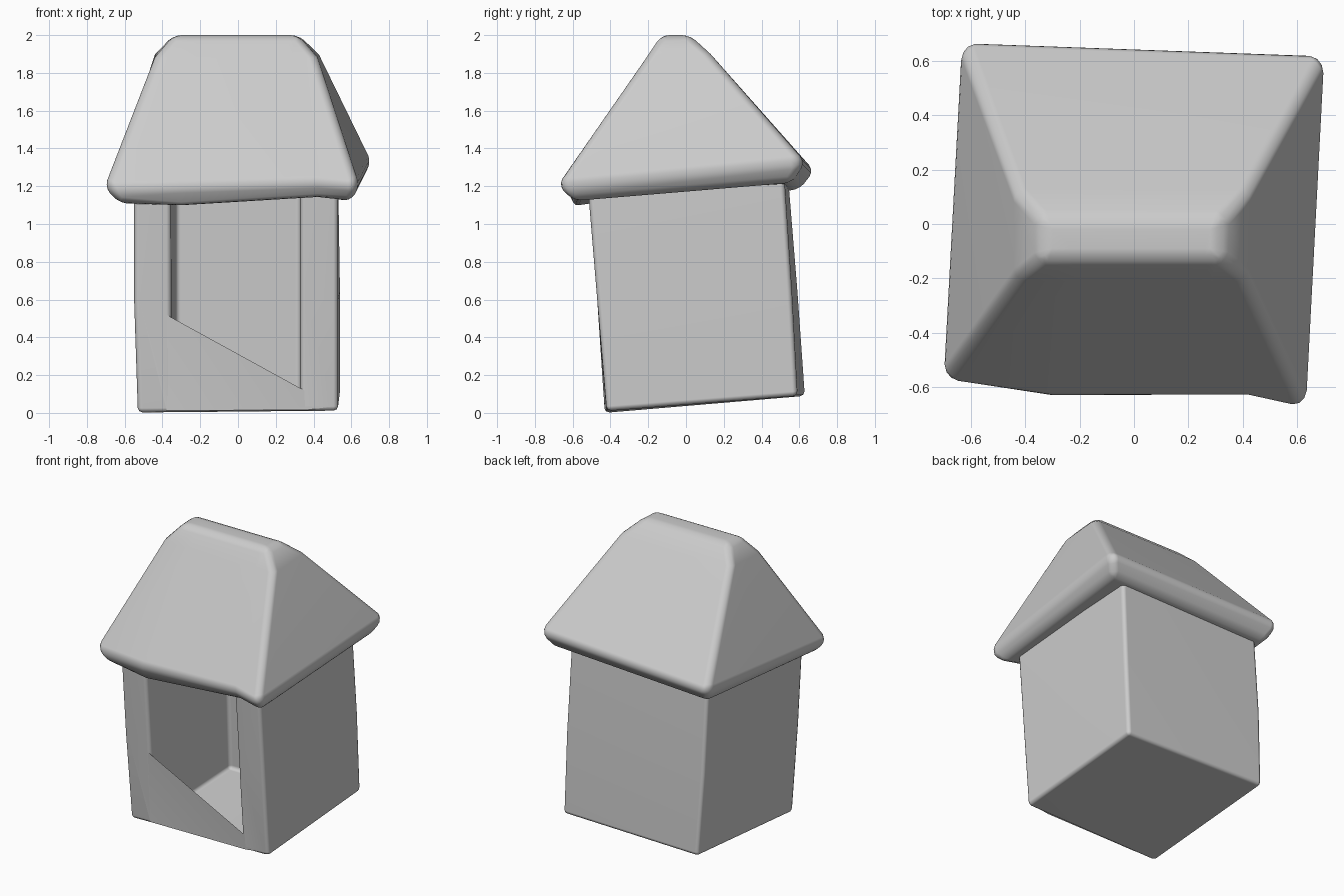
import bpy, bmesh

old = bpy.data.objects.get("Cube")
if old:
    bpy.data.objects.remove(old, do_unlink=True)

grey = bpy.data.materials.new("plain_grey")
grey.use_nodes = True
grey.diffuse_color = (0.6, 0.6, 0.6, 1)
grey.node_tree.nodes["Principled BSDF"].inputs["Base Color"].default_value = (0.6, 0.6, 0.6, 1)


def loft(name, rings):
    """Closed solid through a stack of rings, bottom to top."""
    bm = bmesh.new()
    loops = [[bm.verts.new(p) for p in ring] for ring in rings]
    bm.faces.new(loops[0][::-1])
    bm.faces.new(loops[-1])
    n = len(loops[0])
    for low, high in zip(loops, loops[1:]):
        for i in range(n):
            j = (i + 1) % n
            bm.faces.new((low[i], low[j], high[j], high[i]))
    bmesh.ops.recalc_face_normals(bm, faces=bm.faces)
    mesh = bpy.data.meshes.new(name)
    bm.to_mesh(mesh)
    bm.free()
    mesh.materials.append(grey)
    obj = bpy.data.objects.new(name, mesh)
    bpy.context.collection.objects.link(obj)
    return obj


def soften(obj, width, segments, angle):
    """Rounded edges with smooth shading."""
    for poly in obj.data.polygons:
        poly.use_smooth = True
    bevel = obj.modifiers.new("rounded_edges", "BEVEL")
    bevel.width = width
    bevel.segments = segments
    bevel.limit_method = "ANGLE"
    bevel.angle_limit = angle
    obj.modifiers.new("even_shading", "WEIGHTED_NORMAL")


# Leaning block for the walls
walls = loft("walls", [
    [(-.53, -.43, 0), (.53, -.42, .01), (.54, .59, .09), (-.53, .63, .09)],
    [(-.55, -.47, .6), (.53, -.47, .6), (.54, .56, .65), (-.55, .59, .65)],
    [(-.55, -.52, 1.2), (.53, -.52, 1.2), (.53, .52, 1.26), (-.55, .54, 1.26)],
])

# Hollow room, open to the front and top
room = loft("room_cutter", [
    [(-.36, -.7, .02), (.33, -.7, .02), (.33, .38, .095), (-.33, .38, .095)],
    [(-.36, -.7, 1.5), (.33, -.7, 1.5), (.33, .32, 1.5), (-.33, .32, 1.5)],
])
room.hide_render = True
room.hide_viewport = True
cut = walls.modifiers.new("room", "BOOLEAN")
cut.object = room
cut.operation = "DIFFERENCE"
cut.solver = "EXACT"
soften(walls, .025, 2, .6)

# Plump hipped roof: underside, eave, shoulder, ridge
roof = loft("roof", [
    [(-.63, -.54, 1.11), (-.3, -.58, 1.08), (.42, -.56, 1.13),
     (.6, -.6, 1.12), (.64, .56, 1.22), (-.59, .6, 1.18)],
    [(-.71, -.58, 1.19), (-.3, -.64, 1.2), (.42, -.64, 1.22),
     (.64, -.69, 1.2), (.71, .63, 1.33), (-.64, .68, 1.28)],
    [(-.44, -.21, 1.88), (-.22, -.21, 1.88), (.28, -.21, 1.88),
     (.42, -.21, 1.88), (.43, .13, 1.9), (-.44, .13, 1.9)],
    [(-.34, -.13, 2), (-.22, -.13, 2), (.26, -.13, 2),
     (.32, -.13, 2), (.32, .02, 2), (-.34, .02, 2)],
])
soften(roof, .04, 3, .4)
